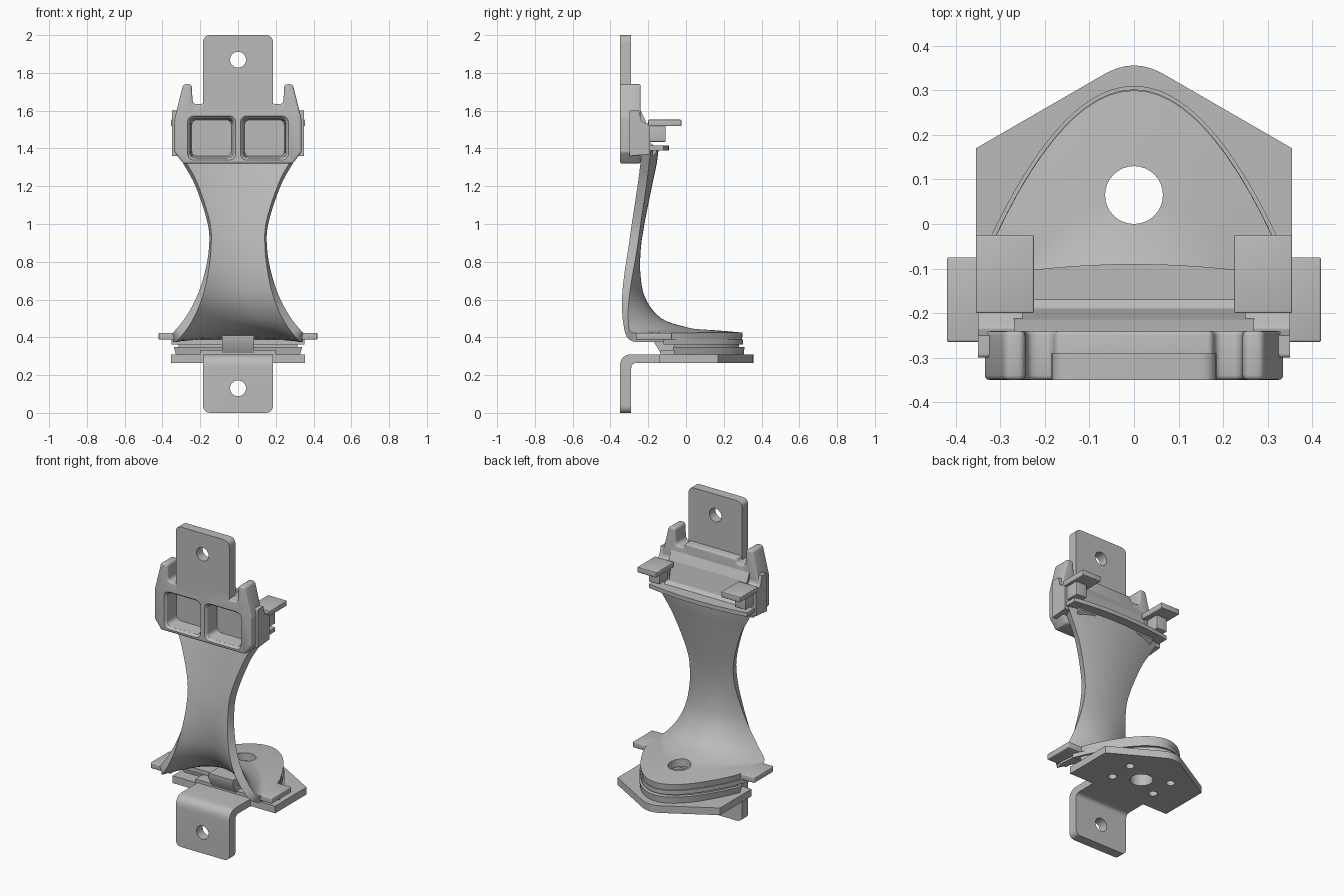
import bpy, bmesh, math
from mathutils import Vector

cube = bpy.data.objects.get("Cube")
if cube:
    bpy.data.objects.remove(cube, do_unlink=True)

grey = bpy.data.materials.new("plain grey")
grey.use_nodes = True
grey.diffuse_color = (0.5, 0.5, 0.5, 1)
grey.node_tree.nodes["Principled BSDF"].inputs["Base Color"].default_value = (0.5, 0.5, 0.5, 1)


def make(name, bm):
    mesh = bpy.data.meshes.new(name)
    bm.to_mesh(mesh)
    bm.free()
    mesh.materials.append(grey)
    ob = bpy.data.objects.new(name, mesh)
    bpy.context.collection.objects.link(ob)
    return ob


def activate(ob):
    bpy.ops.object.select_all(action='DESELECT')
    ob.select_set(True)
    bpy.context.view_layer.objects.active = ob


def modify(ob, kind, **settings):
    activate(ob)
    mod = ob.modifiers.new(kind.title(), kind)
    for key, value in settings.items():
        setattr(mod, key, value)
    bpy.ops.object.modifier_apply(modifier=mod.name)


def smooth(ob):
    activate(ob)
    bpy.ops.object.shade_smooth_by_angle(angle=math.radians(32))


def rounded(points, steps=6):
    """Round each corner (a, b, radius) of a closed outline."""
    out = []
    for i, (a, b, r) in enumerate(points):
        p = Vector((a, b))
        if r == 0:
            out.append(p)
            continue
        u = (Vector(points[i - 1][:2]) - p).normalized()
        v = (Vector(points[(i + 1) % len(points)][:2]) - p).normalized()
        d = r / math.tan(u.angle(v) / 2)
        s, e = p + u * d, p + v * d
        for k in range(steps + 1):
            t = k / steps
            out.append(s * (1 - t) ** 2 + p * 2 * t * (1 - t) + e * t * t)
    return out


def prism(name, outline, axis, lo, hi, bevel=0, end_scale=1):
    """Extrude a 2D outline along an axis, optionally tapering the far end."""
    place = {'X': lambda a, b, c: (c, a, b), 'Y': lambda a, b, c: (a, c, b),
             'Z': lambda a, b, c: (a, b, c)}[axis]
    mid = sum((Vector(p) for p in outline), Vector((0, 0))) / len(outline)
    bm = bmesh.new()
    near = [bm.verts.new(place(*p, lo)) for p in outline]
    far = [bm.verts.new(place(*(mid + (Vector(p) - mid) * end_scale), hi)) for p in outline]
    bm.faces.new(near)
    bm.faces.new(far)
    n = len(near)
    for i in range(n):
        bm.faces.new((near[i], near[(i + 1) % n], far[(i + 1) % n], far[i]))
    bmesh.ops.recalc_face_normals(bm, faces=bm.faces)
    ob = make(name, bm)
    if bevel:
        modify(ob, 'BEVEL', width=bevel, segments=3, limit_method='ANGLE', angle_limit=0.7)
    smooth(ob)
    return ob


def box(name, x0, x1, y0, y1, z0, z1, bevel=0):
    return prism(name, [(x0, y0), (x1, y0), (x1, y1), (x0, y1)], 'Z', z0, z1, bevel)


def circle(a, b, r, n=32):
    return [(a + r * math.cos(2 * math.pi * i / n), b + r * math.sin(2 * math.pi * i / n))
            for i in range(n)]


def cut(ob, cutter):
    modify(ob, 'BOOLEAN', operation='DIFFERENCE', solver='EXACT', object=cutter)
    bpy.data.objects.remove(cutter, do_unlink=True)
    smooth(ob)


def drill(ob, axis, a, b, r, lo, hi):
    cut(ob, prism("cutter", circle(a, b, r), axis, lo, hi))


HOLE_Y = 0.065

# Base plate with pointed back and screw holes
plate = prism("base_plate", rounded([(-.355, -.14, 0), (.355, -.14, 0), (.355, .17, 0),
              (0, .375, .13), (-.355, .17, 0)]), 'Z', .265, .31)
drill(plate, 'Z', 0, HOLE_Y, .065, .2, .4)
for sx in (-1, 1):
    for sy in (-1, 1):
        drill(plate, 'Z', sx * .15, HOLE_Y + sy * .077, .025, .2, .4)

# Bent lower tab, with its bottom corners rounded by an intersection
lower_tab = prism("lower_tab", rounded([(-.35, 0, 0), (-.29, 0, 0), (-.29, .265, .03),
                  (-.13, .265, 0), (-.13, .31, 0), (-.35, .31, .065)]), 'X', -.185, .185)
keep = prism("cutter", rounded([(-.185, 0, .04), (.185, 0, .04), (.185, .4, 0),
             (-.185, .4, 0)]), 'Y', -.5, 0)
modify(lower_tab, 'BOOLEAN', operation='INTERSECT', solver='EXACT', object=keep)
bpy.data.objects.remove(keep, do_unlink=True)
drill(lower_tab, 'Y', 0, .13, .042, -.5, -.2)

# Upper tab
upper_tab = prism("upper_tab", rounded([(-.185, 1.6, 0), (.185, 1.6, 0), (.185, 2, .04),
                  (-.185, 2, .04)]), 'Y', -.35, -.29)
drill(upper_tab, 'Y', 0, 1.87, .042, -.5, -.2)

# Head block with two horns, notches and front pockets
half = [(.29, 1.32, 0), (.335, 1.38, .02), (.335, 1.56, .03), (.29, 1.74, .02),
        (.245, 1.74, .02), (.24, 1.635, .025), (.185, 1.635, .02), (.175, 1.665, 0)]
outline = half + [(-x, z, r) for x, z, r in reversed(half)]
head = prism("head_block", rounded(outline), 'Y', -.35, -.24, .01)
for s in (-1, 1):
    pocket = rounded([(s * .14 + a * .128, 1.455 + b * .118, .04)
                      for a, b in ((-1, -1), (1, -1), (1, 1), (-1, 1))])
    cut(head, prism("cutter", pocket, 'Y', -.351, -.335, 0, .9))
    floor = rounded([(s * .14 + a * .117, 1.455 + b * .107, .035)
                     for a, b in ((-1, -1), (1, -1), (1, 1), (-1, 1))])
    cut(head, prism("cutter", floor, 'Y', -.345, -.255, 0, .9))

# Scooped back of the head and its curved lip
prism("head_scoop", rounded([(-.25, 1.33, 0), (-.2, 1.34, 0), (-.155, 1.38, 0), (-.155, 1.405, 0),
      (-.19, 1.43, .02), (-.215, 1.55, .04), (-.25, 1.62, 0)]), 'X', -.27, .27)
xs = [-.34 + .68 * i / 20 for i in range(21)]
prism("head_lip", [(x, -.09 - .25 * x * x) for x in xs] + [(.34, -.23), (-.34, -.23)],
      'Z', 1.39, 1.415)

# Side cheeks, posts and clip arms
for side, s in (("right", -1), ("left", 1)):
    prism(side + "_cheek", rounded([(-.3, 1.36, 0), (-.19, 1.37, 0), (-.19, 1.53, 0),
          (-.235, 1.54, .02), (-.25, 1.6, 0), (-.3, 1.6, .01)]), 'X',
          *sorted((s * .25, s * .35)))
    x0, x1 = sorted((s * .225, s * .355))
    box(side + "_clip_arm", x0, x1, -.2, -.025, 1.518, 1.552, .004)
    x0, x1 = sorted((s * .26, s * .335))
    box(side + "_clip_post", x0, x1, -.2, -.108, 1.435, 1.52, .004)

# Saddle-shaped leg flowing into the foot: centre y, z, then edge x, y, z per row
rows = [(-.145, 1.40, .335, -.185, 1.40), (-.155, 1.32, .29, -.195, 1.32),
        (-.18, 1.20, .225, -.21, 1.20), (-.22, 1.0, .16, -.24, 1.0),
        (-.24, .86, .155, -.26, .86), (-.24, .72, .182, -.285, .72),
        (-.212, .6, .225, -.302, .6), (-.13, .5, .282, -.306, .5),
        (0, .455, .34, -.29, .428), (.1, .442, .345, -.2, .424),
        (.2, .434, .335, -.11, .424), (.3, .425, .312, -.03, .424)]


def spline(t):
    i = min(int(t), len(rows) - 2)
    f = t - i
    a, b, c, d = (Vector(rows[max(0, min(k, len(rows) - 1))]) for k in range(i - 1, i + 3))
    return b + (c - a) * (f / 2) + (a * 2 - b * 5 + c * 4 - d) * (f * f / 2) \
        + (b * 3 - a - c * 3 + d) * (f ** 3 / 2)


bm = bmesh.new()
grid = []
for i in range((len(rows) - 1) * 5 + 1):
    cy, cz, ex, ey, ez = spline(i / 5)
    cols = [k / 12 for k in range(-12, 13)]
    grid.append([bm.verts.new((ex * t, cy + (ey - cy) * t * t, cz + (ez - cz) * t * t))
                 for t in cols])
for a, b in zip(grid, grid[1:]):
    for j in range(len(a) - 1):
        bm.faces.new((a[j], a[j + 1], b[j + 1], b[j]))
leg = make("leg_and_foot", bm)
modify(leg, 'SOLIDIFY', thickness=.048, offset=-1)
drill(leg, 'Z', 0, HOLE_Y, .065, .3, .6)


# Layered dome-shaped pads under the foot
def dome(name, apex, front, z0, z1, end_scale=1):
    w = math.sqrt((apex - front) / 3.4)
    pts = [(w * i / 20, apex - 3.4 * (w * i / 20) ** 2) for i in range(-20, 21)]
    ob = prism(name, pts, 'Z', z0, z1, 0, end_scale)
    drill(ob, 'Z', 0, HOLE_Y, .065, .2, .6)


dome("lower_pad", .305, -.06, .305, .35, 1.04)
dome("pad_groove", .28, -.06, .345, .37)
dome("upper_pad", .302, -.12, .362, .388)

# Heel wedge and its footing
wedge = prism("heel_wedge", [(-.17, .375), (-.13, .31), (-.01, .31), (-.01, .41), (-.17, .41)],
              'X', -.085, .085)
box("wedge_footing", -.2, .2, -.135, -.02, .305, .33)

# Side ears at the heel
for side, s in (("right", -1), ("left", 1)):
    x0, x1 = sorted((s * .28, s * .42))
    box(side + "_ear", x0, x1, -.265, -.075, .388, .424, .005)
